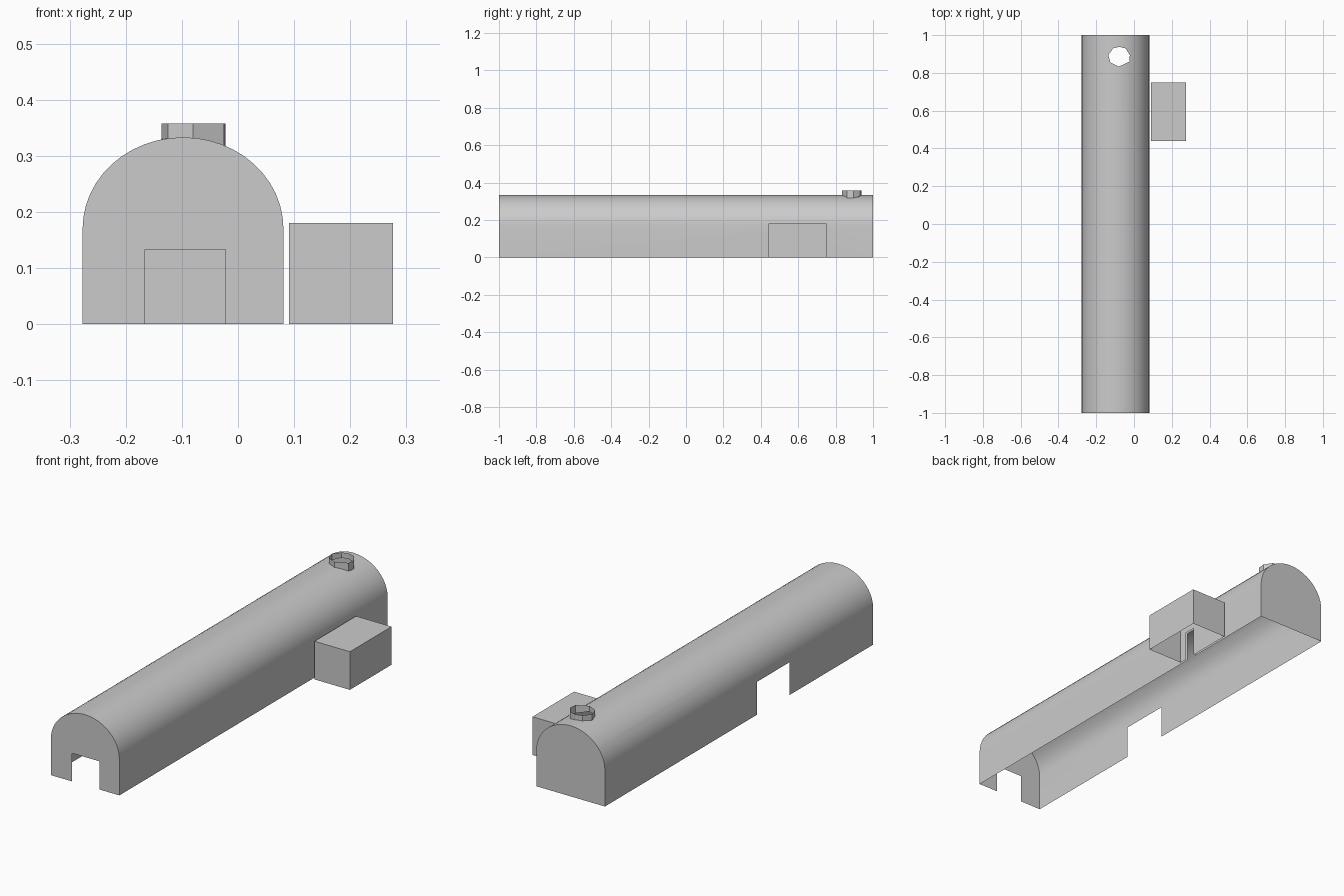
import bpy, bmesh, math
from mathutils import Vector

if "Cube" in bpy.data.objects:
    bpy.data.objects.remove(bpy.data.objects["Cube"])

CX, HALF_W, WALL, RISE = -0.098, 0.179, 0.17, 0.163


def finish(bm, name, smooth=False):
    bmesh.ops.recalc_face_normals(bm, faces=bm.faces)
    mesh = bpy.data.meshes.new(name)
    bm.to_mesh(mesh)
    bm.free()
    obj = bpy.data.objects.new(name, mesh)
    bpy.context.collection.objects.link(obj)
    if smooth:
        bpy.context.view_layer.objects.active = obj
        obj.select_set(True)
        bpy.ops.object.shade_smooth_by_angle(angle=math.radians(35))
        obj.select_set(False)
    return obj


def cut(bm, planes, wanted):
    """Remove the part of the wanted faces lying inside every (point, outward normal) plane."""
    faces = [f for f in bm.faces if wanted(f.calc_center_median())]
    for point, normal in planes:
        p, n = Vector(point), Vector(normal)
        geom = faces + list({e for f in faces for e in f.edges}) + list({v for f in faces for v in f.verts})
        res = bmesh.ops.bisect_plane(bm, geom=geom, plane_co=p, plane_no=n, dist=1e-6)
        pool = {g for g in res["geom"] if isinstance(g, bmesh.types.BMFace)}
        faces = [f for f in pool if (f.calc_center_median() - p).dot(n) < 0]
    bmesh.ops.delete(bm, geom=faces, context='FACES')


def doorway(bm, axis, lo, hi, height, wanted):
    a = Vector((1, 0, 0)) if axis == 'x' else Vector((0, 1, 0))
    cut(bm, [(a * lo, -a), (a * hi, a), ((0, 0, height), (0, 0, 1))], wanted)


# Vaulted hall: open-bottomed shell with end walls
profile = [(CX - HALF_W, 0)]
STEPS = 24
for i in range(STEPS + 1):
    t = math.pi * (1 - i / STEPS)
    profile.append((CX + HALF_W * math.cos(t), WALL + RISE * math.sin(t)))
profile.append((CX + HALF_W, 0))

bm = bmesh.new()
front = [bm.verts.new((x, -1, z)) for x, z in profile]
back = [bm.verts.new((x, 1, z)) for x, z in profile]
for i in range(len(profile) - 1):
    bm.faces.new((front[i], front[i + 1], back[i + 1], back[i]))
bm.faces.new(front)
bm.faces.new(back[::-1])

# Front, left side and annex doorways
doorway(bm, 'x', -0.166, -0.022, 0.133, lambda c: c.y < -0.99)
doorway(bm, 'y', -0.375, -0.135, 0.155, lambda c: c.x < CX - HALF_W + 0.001)
doorway(bm, 'y', 0.475, 0.53, 0.14, lambda c: c.x > CX + HALF_W - 0.001)

# Smoke hole, listed clockwise
hole = [(-.136, .895), (-.11, .93), (-.08, .938), (-.045, .93),
        (-.022, .895), (-.025, .86), (-.08, .833), (-.125, .855)]
planes = []
for (x0, y0), (x1, y1) in zip(hole, hole[1:] + hole[:1]):
    planes.append(((x0, y0, 0), Vector((y0 - y1, x1 - x0, 0)).normalized()))
cut(bm, planes, lambda c: c.z > 0.25 and abs(c.y) < 0.99)
finish(bm, "vaulted_hall", smooth=True)

# Chimney collar following the roof at its foot
bm = bmesh.new()
foot = [bm.verts.new((x, y, WALL + RISE * math.sqrt(1 - ((x - CX) / HALF_W) ** 2))) for x, y in hole]
rim = [bm.verts.new((x, y, 0.358)) for x, y in hole]
for i in range(len(hole)):
    j = (i + 1) % len(hole)
    bm.faces.new((foot[i], foot[j], rim[j], rim[i]))
finish(bm, "chimney_collar")

# Side annex: open-bottomed box with an inner doorway
bm = bmesh.new()
bmesh.ops.create_cube(bm, size=1)
bmesh.ops.scale(bm, vec=(0.185, 0.31, 0.18), verts=bm.verts)
bmesh.ops.translate(bm, vec=(0.1835, 0.595, 0.09), verts=bm.verts)
bmesh.ops.delete(bm, geom=[f for f in bm.faces if f.calc_center_median().z < 0.001], context='FACES')
doorway(bm, 'y', 0.475, 0.53, 0.14, lambda c: c.x < 0.095)
finish(bm, "side_annex")
